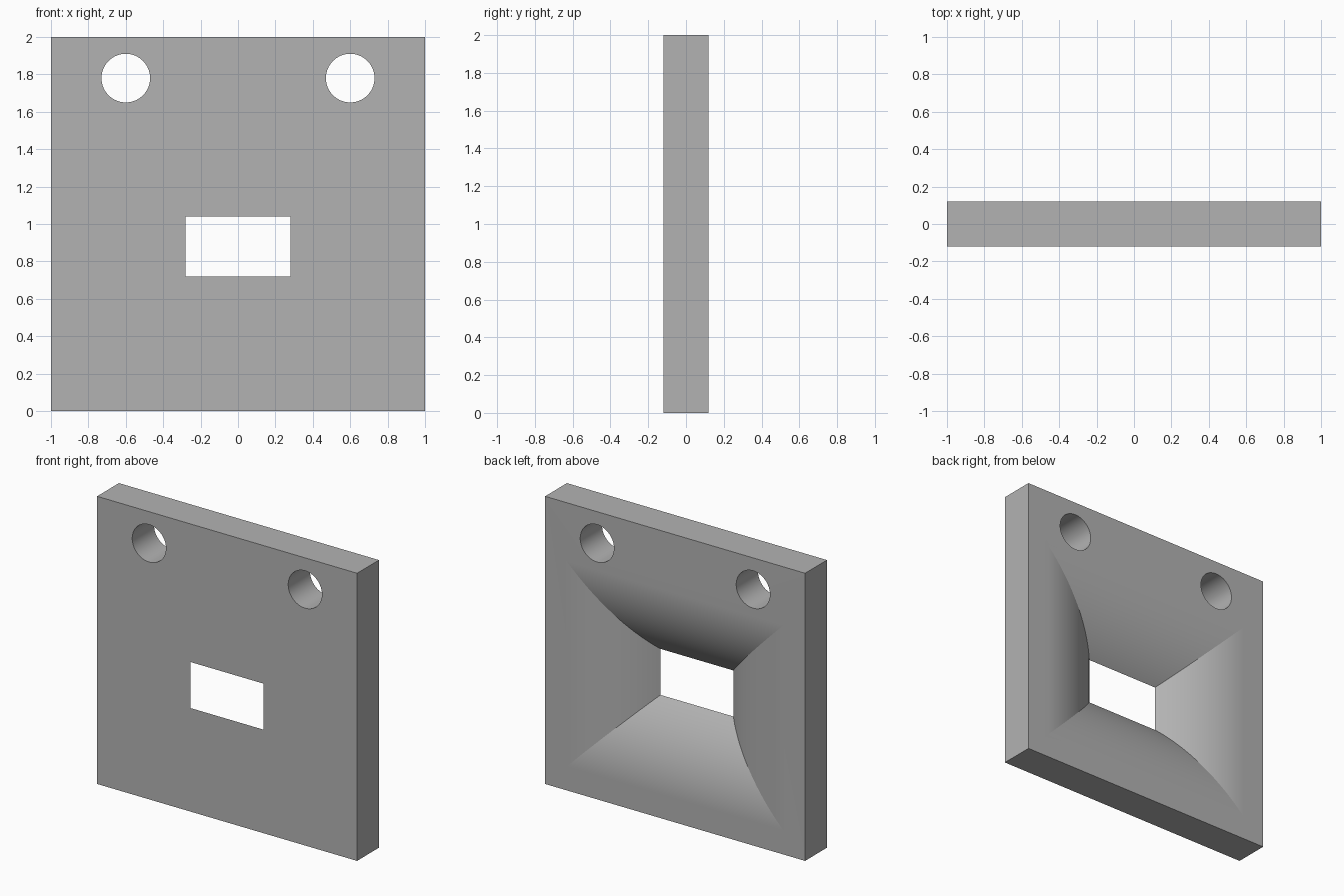
import bpy, bmesh, math

HALF_DEPTH = 0.12
OPEN_X, OPEN_Z, CENTRE_Z = 0.28, 0.16, 0.88   # half sizes and height of the opening
FLARE = 0.56                                  # how far the throat widens at the back
STEPS = 32

cube = bpy.data.objects.get("Cube")
if cube:
    bpy.data.objects.remove(cube, do_unlink=True)

grey = bpy.data.materials.new("plain grey")
grey.use_nodes = True
colour = (0.45, 0.45, 0.45, 1)
grey.diffuse_color = colour
grey.node_tree.nodes["Principled BSDF"].inputs["Base Color"].default_value = colour


def rectangle(bm, half_x, half_z, centre_z, y):
    """Four corner vertices of an upright rectangle."""
    return [bm.verts.new((sx * half_x, y, centre_z + sz * half_z))
            for sx, sz in ((-1, -1), (1, -1), (1, 1), (-1, 1))]


# Plate: rectangles lofted from the front rim, through the flared throat, to the back rim
bm = bmesh.new()
rings = [rectangle(bm, 1, 1, 1, -HALF_DEPTH)]
depth = 2 * HALF_DEPTH
radius = (FLARE ** 2 + depth ** 2) / (2 * depth)   # arc meeting the back face tangentially
sweep = math.asin(FLARE / radius)
for i in range(STEPS + 1):
    angle = sweep * (1 - i / STEPS)
    spread = FLARE - radius * math.sin(angle)
    y = HALF_DEPTH - radius * (1 - math.cos(angle))
    rings.append(rectangle(bm, OPEN_X + spread, OPEN_Z + spread, CENTRE_Z, y))
rings.append(rectangle(bm, 1, 1, 1, HALF_DEPTH))
for a, b in zip(rings, rings[1:] + rings[:1]):
    for k in range(4):
        n = (k + 1) % 4
        bm.faces.new((a[k], a[n], b[n], b[k]))
bmesh.ops.recalc_face_normals(bm, faces=bm.faces[:])
mesh = bpy.data.meshes.new("flared_plate")
bm.to_mesh(mesh)
bm.free()
mesh.materials.append(grey)
plate = bpy.data.objects.new("flared_plate", mesh)
bpy.context.collection.objects.link(plate)

# Two round mounting holes
for side in (-1, 1):
    bpy.ops.mesh.primitive_cylinder_add(vertices=64, radius=0.13, depth=1,
                                        location=(side * 0.6, 0, 1.78),
                                        rotation=(math.pi / 2, 0, 0))
    cutter = bpy.context.object
    cutter.name = "hole_cutter"
    cutter.hide_render = True
    cutter.data.materials.append(grey)
    cut = plate.modifiers.new("mounting_hole", 'BOOLEAN')
    cut.operation = 'DIFFERENCE'
    cut.solver = 'EXACT'
    cut.object = cutter
    bpy.ops.object.select_all(action='DESELECT')
    plate.select_set(True)
    bpy.context.view_layer.objects.active = plate
    bpy.ops.object.modifier_apply(modifier=cut.name)
    bpy.data.objects.remove(cutter, do_unlink=True)

# Smooth throat and holes, with the mitred corners of the throat kept crisp
for edge in plate.data.edges:
    p, q = (plate.data.vertices[v].co for v in edge.vertices)
    if all(abs(c) > 1e-5 for c in p - q):
        edge.use_edge_sharp = True
bpy.ops.object.shade_smooth_by_angle(angle=math.radians(30), keep_sharp_edges=True)
